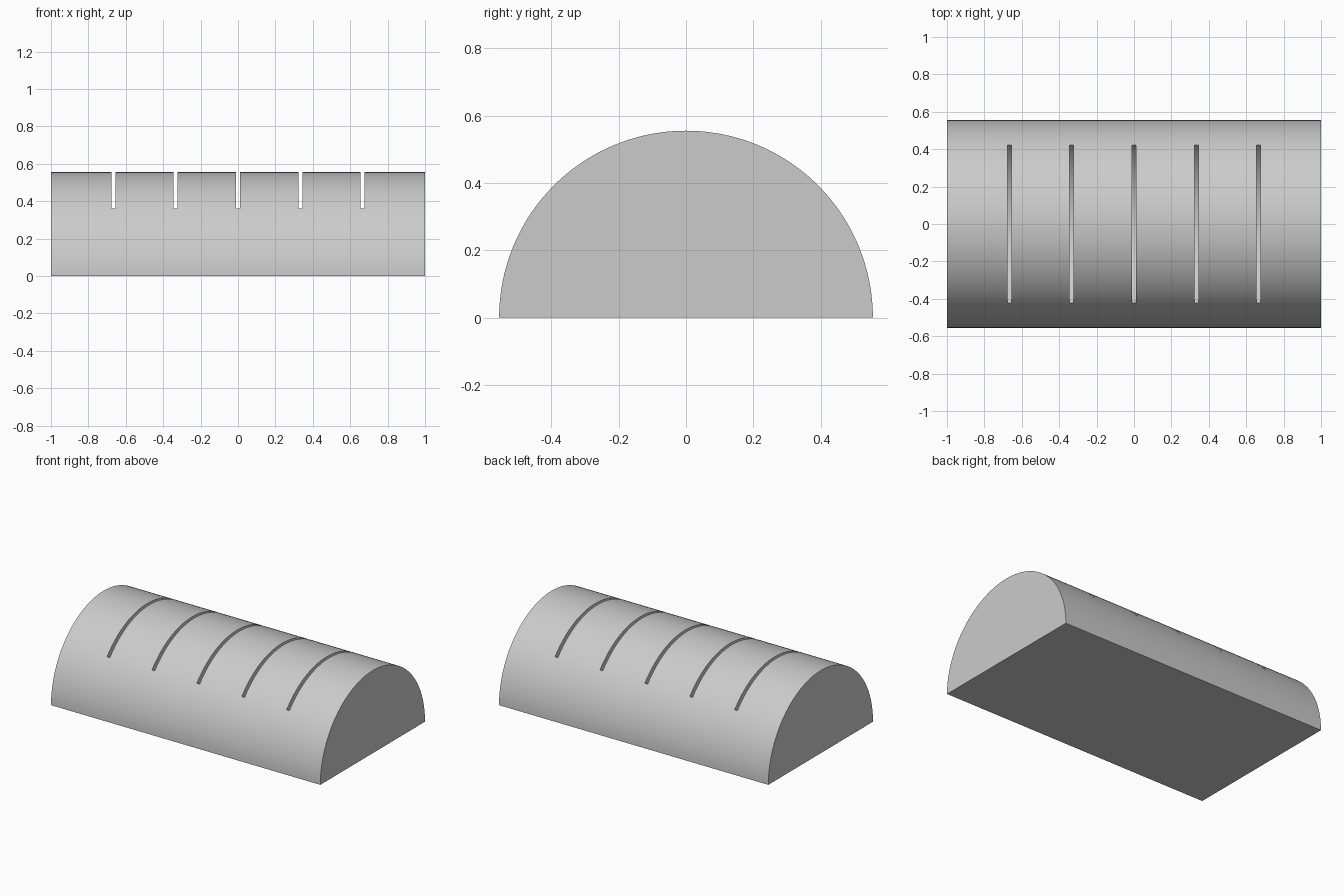
import bpy, bmesh, math
from mathutils import Matrix, Vector

cube = bpy.data.objects.get("Cube")
if cube:
    bpy.data.objects.remove(cube, do_unlink=True)

LENGTH, RADIUS = 2.0, 0.555
SLOT_COUNT, SLOT_SPACING, SLOT_WIDTH = 5, 1 / 3, 0.021
DISC_RADIUS, DISC_HEIGHT = 0.555, 0.722

grey = bpy.data.materials.new("plain grey")
grey.use_nodes = True
colour = (0.6, 0.6, 0.6, 1)
grey.diffuse_color = colour
grey.node_tree.nodes["Principled BSDF"].inputs["Base Color"].default_value = colour


def make_object(name, bm):
    bmesh.ops.recalc_face_normals(bm, faces=bm.faces)
    mesh = bpy.data.meshes.new(name)
    bm.to_mesh(mesh)
    bm.free()
    mesh.materials.append(grey)
    obj = bpy.data.objects.new(name, mesh)
    bpy.context.collection.objects.link(obj)
    return obj


# Half-round block: a half-circle profile extruded along x
bm = bmesh.new()
steps = 96
arc = [math.pi * i / steps for i in range(steps + 1)]
profile = bm.faces.new([
    bm.verts.new((-LENGTH / 2, RADIUS * math.cos(a), RADIUS * math.sin(a))) for a in arc])
extruded = bmesh.ops.extrude_face_region(bm, geom=[profile], use_keep_orig=True)["geom"]
bmesh.ops.translate(bm, vec=Vector((LENGTH, 0, 0)),
                    verts=[v for v in extruded if isinstance(v, bmesh.types.BMVert)])
block = make_object("half_round_rack", bm)

# Thin upright discs that cut the curved slots
bm = bmesh.new()
for i in range(SLOT_COUNT):
    x = (i - (SLOT_COUNT - 1) / 2) * SLOT_SPACING
    place = Matrix.Translation((x, 0, DISC_HEIGHT)) @ Matrix.Rotation(math.pi / 2, 4, "Y")
    bmesh.ops.create_cone(bm, cap_ends=True, segments=128, radius1=DISC_RADIUS,
                          radius2=DISC_RADIUS, depth=SLOT_WIDTH, matrix=place)
cutter = make_object("slot_cutter", bm)
cutter.hide_render = True

slots = block.modifiers.new("slots", "BOOLEAN")
slots.operation = "DIFFERENCE"
slots.solver = "EXACT"
slots.object = cutter

# Apply the slots, then smooth the curved surfaces
bpy.ops.object.select_all(action="DESELECT")
block.select_set(True)
bpy.context.view_layer.objects.active = block
bpy.ops.object.modifier_apply(modifier=slots.name)
bpy.data.objects.remove(cutter, do_unlink=True)
bpy.ops.object.shade_smooth_by_angle(angle=math.radians(30))
